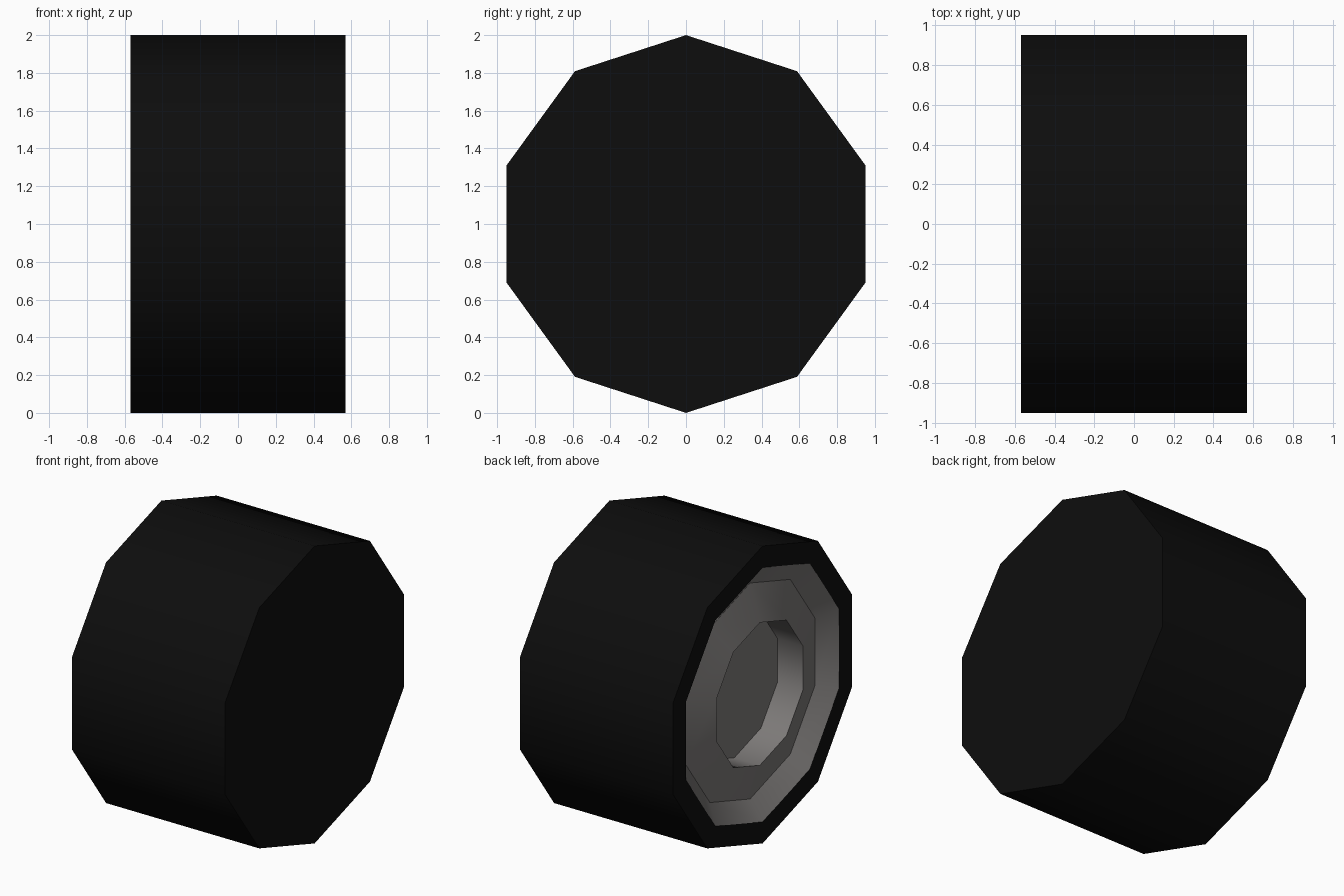
import bpy, bmesh, math

if "Cube" in bpy.data.objects:
    bpy.data.objects.remove(bpy.data.objects["Cube"])

SIDES = 10


def material(name, rgb):
    m = bpy.data.materials.new(name)
    m.diffuse_color = (*rgb, 1.0)
    m.use_nodes = True
    m.node_tree.nodes["Principled BSDF"].inputs["Base Color"].default_value = m.diffuse_color
    return m


def lathe(name, profile, mat, cap_first=False, cap_last=False):
    """Spin (x, radius) points round the axle line at z = 1."""
    bm = bmesh.new()
    rings = []
    for x, r in profile:
        rings.append([bm.verts.new((x, -r * math.sin(a), 1 + r * math.cos(a)))
                      for a in (2 * math.pi * i / SIDES for i in range(SIDES))])
    for a, b in zip(rings, rings[1:]):
        for i in range(SIDES):
            j = (i + 1) % SIDES
            bm.faces.new((a[i], b[i], b[j], a[j]))
    if cap_first:
        bm.faces.new(rings[0])
    if cap_last:
        bm.faces.new(rings[-1][::-1])
    mesh = bpy.data.meshes.new(name)
    bm.to_mesh(mesh)
    bm.free()
    mesh.materials.append(mat)
    obj = bpy.data.objects.new(name, mesh)
    bpy.context.collection.objects.link(obj)
    # smooth round the tread, sharp at the creases
    bpy.ops.object.select_all(action='DESELECT')
    obj.select_set(True)
    bpy.context.view_layer.objects.active = obj
    bpy.ops.object.shade_smooth_by_angle(angle=math.radians(40))
    return obj


rubber = material("black rubber", (0.004, 0.004, 0.004))
metal = material("grey metal", (0.205, 0.195, 0.19))

# tyre: closed inner side, tread, sidewall on the outer side
lathe("tyre", [(0.57, 1.0), (-0.57, 1.0), (-0.57, 0.855)], rubber, cap_first=True)

# rim: sloping lip, raised hub cone, sunken hub
lathe("rim", [(-0.57, 0.855), (-0.477, 0.726), (-0.55, 0.48), (-0.36, 0.48)],
      metal, cap_last=True)
